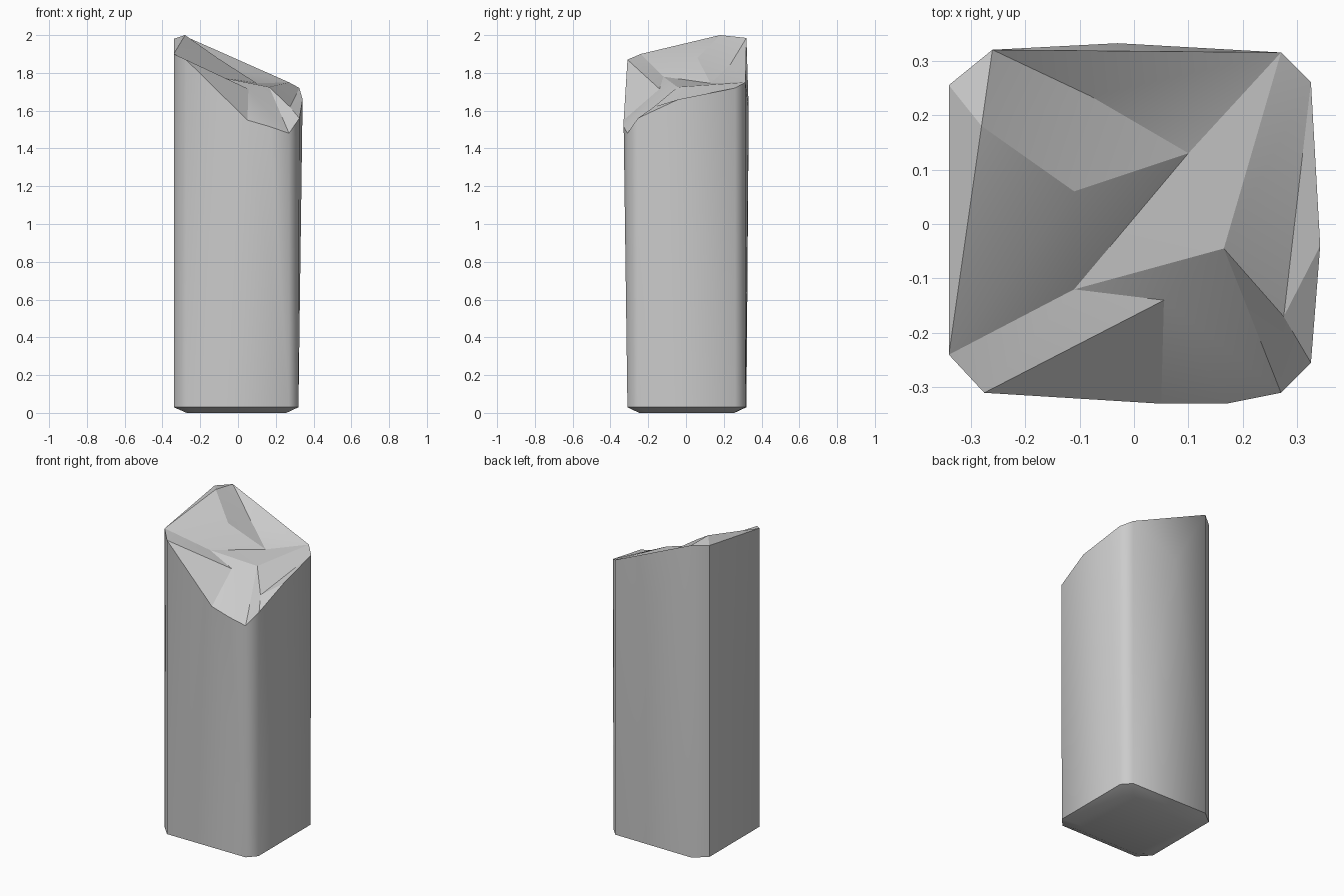
import bpy
import bmesh
from math import radians

default_cube = bpy.data.objects.get("Cube")
if default_cube:
    bpy.data.objects.remove(default_cube, do_unlink=True)

# Corners of the column, running around the broken rim
corners = {
    "front_left": (-.275, -.31, 1.87),
    "front_right": (.27, -.31, 1.48),
    "right_front": (.325, -.255, 1.56),
    "right_back": (.325, .26, 1.72),
    "back_right": (.27, .315, 1.75),
    "back_left": (-.26, .32, 1.985),
    "left_back": (-.34, .255, 1.98),
    "left_front": (-.34, -.24, 1.9),
}

# Extra points on the walls and inside the fracture
details = {
    "front_chip": (.05, -.33, 1.55),
    "front_nick": (.17, -.33, 1.515),
    "right_bulge": (.342, -.04, 1.66),
    "back_bulge": (-.03, .332, 1.6),
    "peak": (-.28, .18, 2),
    "dip": (-.08, .235, 1.845),
    "ridge": (-.11, .06, 1.88),
    "hollow": (.1, .13, 1.745),
    "ledge": (-.11, -.12, 1.78),
    "knob": (.165, -.045, 1.725),
    "step": (.055, -.14, 1.715),
    "notch": (.275, -.17, 1.62),
}

# Fans of triangles: a hub point, then the points around it
fracture_fans = [
    "peak ridge dip back_left left_back left_front ridge",
    "ledge ridge left_front front_left step knob hollow ridge",
    "step front_left front_chip front_nick front_right knob",
    "notch knob front_right right_front right_bulge right_back knob",
    "back_right right_back knob hollow dip back_left",
    "dip ridge hollow",
]
wall_fans = [
    "front_left_base front_left front_chip front_right_base",
    "front_right_base front_chip front_nick front_right",
    "right_front_base right_front right_bulge right_back_base",
    "right_back_base right_bulge right_back",
    "back_bulge back_right back_right_base back_left_base back_left back_right",
]
# Walls and corner bevels that reach the rim as plain quads
plain_walls = [
    ("front_right", "right_front"),
    ("right_back", "back_right"),
    ("back_left", "left_back"),
    ("left_back", "left_front"),
    ("left_front", "front_left"),
]

bm = bmesh.new()
points = {}
for name, position in {**corners, **details}.items():
    points[name] = bm.verts.new(position)
for name, (x, y, z) in corners.items():
    base_x = min(x, .32)
    points[name + "_base"] = bm.verts.new((base_x, y, .03))
    points[name + "_foot"] = bm.verts.new((base_x * .8, y * .8, 0))


def add_face(*point_names):
    return bm.faces.new([points[name] for name in point_names])


def add_fan(fan):
    hub, *around = fan.split()
    return [add_face(hub, a, b) for a, b in zip(around, around[1:])]


broken_faces = set()
for fan in fracture_fans:
    broken_faces.update(add_fan(fan))
for fan in wall_fans:
    add_fan(fan)
for a, b in plain_walls:
    add_face(a, a + "_base", b + "_base", b)

# Bevelled foot and flat underside
names = list(corners)
for a, b in zip(names, names[1:] + names[:1]):
    add_face(a + "_base", a + "_foot", b + "_foot", b + "_base")
add_face(*[name + "_foot" for name in reversed(names)])
bmesh.ops.recalc_face_normals(bm, faces=bm.faces)

# Rounded looking walls, crisp rim and fracture creases
for face in bm.faces:
    face.smooth = True
for edge in bm.edges:
    broken = [face in broken_faces for face in edge.link_faces]
    limit = radians(16) if all(broken) else radians(50)
    same_surface = all(broken) == any(broken)
    edge.smooth = same_surface and edge.calc_face_angle(0) < limit

mesh = bpy.data.meshes.new("broken_column")
bm.to_mesh(mesh)
bm.free()
column = bpy.data.objects.new("broken_column", mesh)
bpy.context.collection.objects.link(column)

# Plain grey stone
stone = bpy.data.materials.new("grey_stone")
stone.use_nodes = True
colour = (.6, .6, .6, 1)
stone.diffuse_color = colour
shader = next(n for n in stone.node_tree.nodes if n.type == "BSDF_PRINCIPLED")
shader.inputs["Base Color"].default_value = colour
mesh.materials.append(stone)
